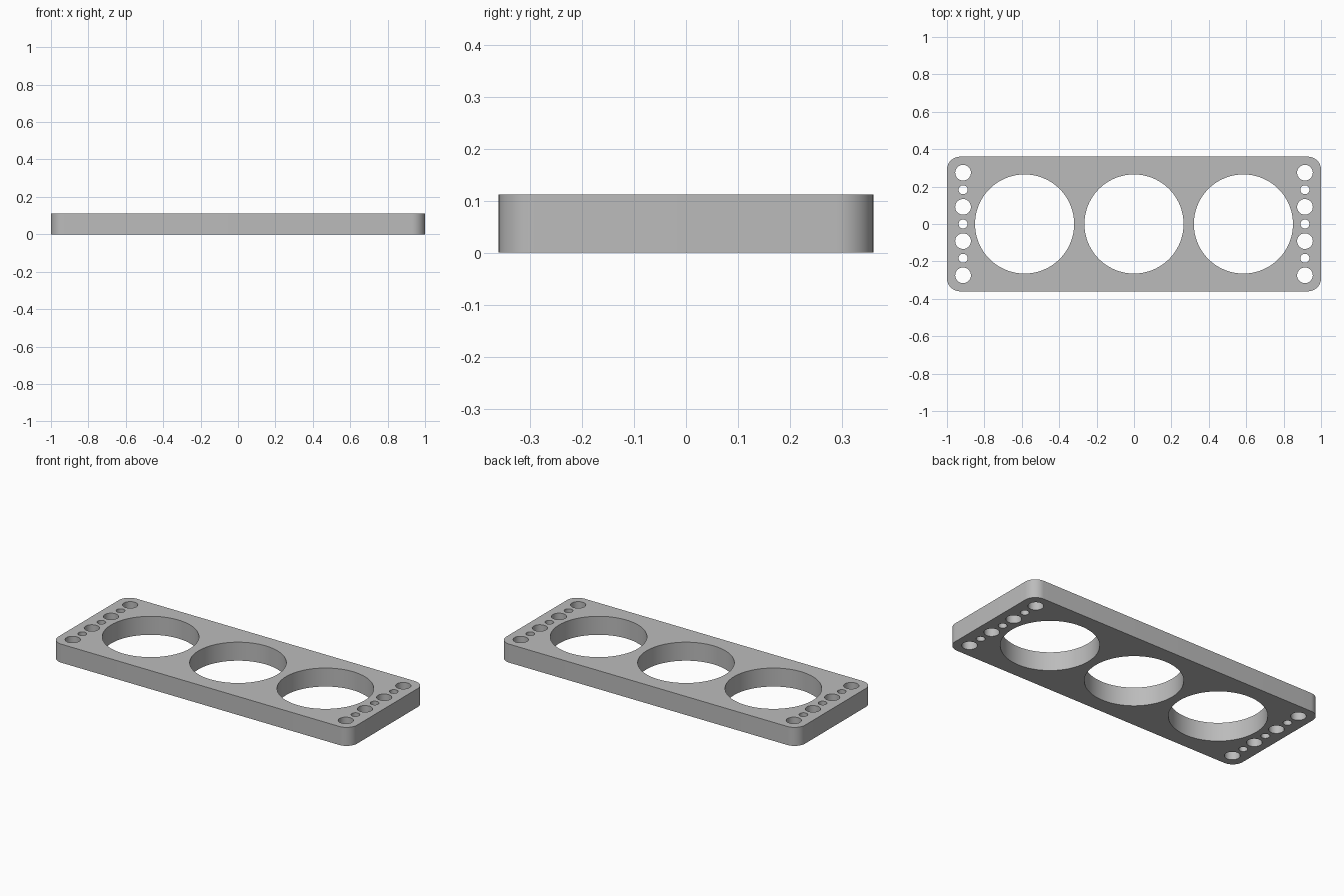
import bpy
import bmesh
from math import cos, sin, pi, radians

cube = bpy.data.objects.get("Cube")
if cube:
    bpy.data.objects.remove(cube, do_unlink=True)

HALF_X, HALF_Y, HEIGHT, CORNER = 1.0, 0.36, 0.112, 0.07

# Material
grey = bpy.data.materials.new("plain grey")
grey.use_nodes = True
colour = (0.5, 0.5, 0.5, 1)
grey.diffuse_color = colour
grey.node_tree.nodes["Principled BSDF"].inputs["Base Color"].default_value = colour


def arc(cx, cy, radius, start, sweep, steps):
    return [(cx + radius * cos(start + sweep * i / steps),
             cy + radius * sin(start + sweep * i / steps)) for i in range(steps + 1)]


def add_outline(curve, points):
    spline = curve.splines.new('POLY')
    spline.points.add(len(points) - 1)
    for p, (x, y) in zip(spline.points, points):
        p.co = (x, y, 0, 1)
    spline.use_cyclic_u = True


def add_hole(curve, x, y, radius, sides):
    add_outline(curve, arc(x, y, radius, 0, 2 * pi, sides)[:-1])


# Flat profile: rounded rectangle with holes
profile = bpy.data.curves.new("plate_profile", 'CURVE')
profile.dimensions = '2D'
profile.fill_mode = 'BOTH'
profile.extrude = HEIGHT / 2

border = []
for i, (sx, sy) in enumerate([(1, 1), (-1, 1), (-1, -1), (1, -1)]):
    border += arc(sx * (HALF_X - CORNER), sy * (HALF_Y - CORNER), CORNER, i * pi / 2, pi / 2, 12)
add_outline(profile, border)

# Three large openings
for x in (-0.585, 0, 0.585):
    add_hole(profile, x, 0, 0.265, 96)

# Rows of alternating mounting holes at both ends
for x in (-0.914, 0.914):
    for k in range(-3, 4):
        add_hole(profile, x, k * 0.0915, 0.042 if k % 2 else 0.024, 32)

# Turn the profile into a solid mesh
source = bpy.data.objects.new("profile_helper", profile)
bpy.context.collection.objects.link(source)
bpy.context.view_layer.update()
graph = bpy.context.evaluated_depsgraph_get()
mesh = bpy.data.meshes.new_from_object(source.evaluated_get(graph))
bpy.data.objects.remove(source, do_unlink=True)

bm = bmesh.new()
bm.from_mesh(mesh)
bmesh.ops.remove_doubles(bm, verts=bm.verts, dist=0.0001)
bmesh.ops.recalc_face_normals(bm, faces=bm.faces)
bmesh.ops.translate(bm, verts=bm.verts, vec=(0, 0, HEIGHT / 2))
bm.to_mesh(mesh)
bm.free()

mesh.materials.clear()
mesh.materials.append(grey)
plate = bpy.data.objects.new("perforated_plate", mesh)
bpy.context.collection.objects.link(plate)

# Smooth walls with sharp rims
bpy.ops.object.select_all(action='DESELECT')
plate.select_set(True)
bpy.context.view_layer.objects.active = plate
bpy.ops.object.shade_smooth_by_angle(angle=radians(30))
